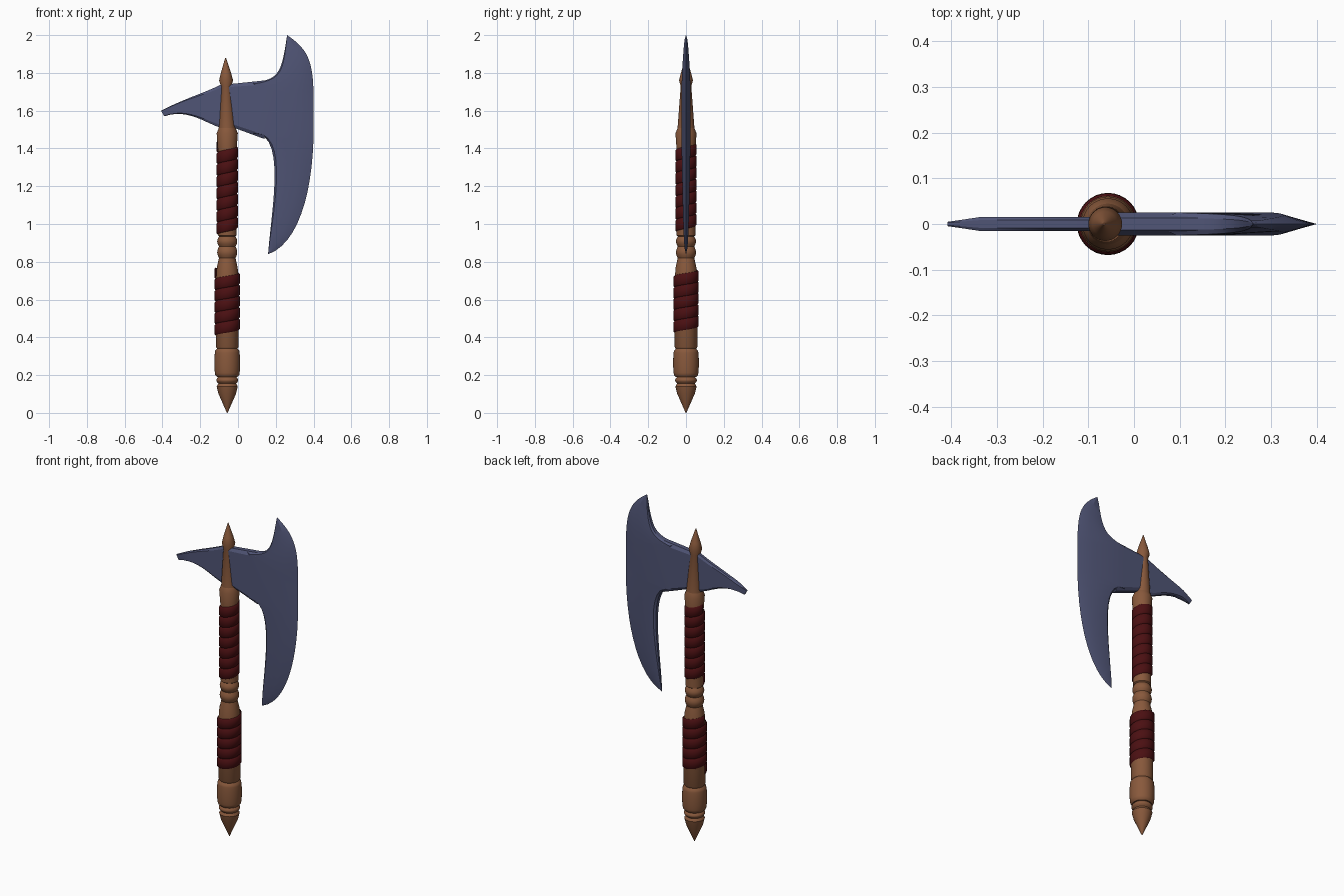
import bpy, bmesh, math
from mathutils import Vector
from mathutils.geometry import interpolate_bezier

cube = bpy.data.objects.get("Cube")
if cube:
    bpy.data.objects.remove(cube, do_unlink=True)

AXIS_X = -0.057
STEPS = 14
TURN = 2 * math.pi
SIDES = 32


def material(name, colour):
    m = bpy.data.materials.new(name)
    m.use_nodes = True
    m.diffuse_color = (*colour, 1)
    shader = m.node_tree.nodes["Principled BSDF"]
    shader.inputs["Base Color"].default_value = (*colour, 1)
    return m


steel = material("blue steel", (0.08, 0.09, 0.18))
wood = material("brown wood", (0.25, 0.1, 0.045))
leather = material("dark red leather", (0.07, 0.005, 0.006))


def finish(name, bm, mat, angle):
    bmesh.ops.remove_doubles(bm, verts=bm.verts, dist=0.0001)
    bmesh.ops.recalc_face_normals(bm, faces=bm.faces)
    mesh = bpy.data.meshes.new(name)
    bm.to_mesh(mesh)
    bm.free()
    mesh.materials.append(mat)
    ob = bpy.data.objects.new(name, mesh)
    bpy.context.collection.objects.link(ob)
    bpy.ops.object.select_all(action="DESELECT")
    ob.select_set(True)
    bpy.context.view_layer.objects.active = ob
    bpy.ops.object.shade_smooth_by_angle(angle=math.radians(angle))


def skin(rings, solid):
    """Join successive rows of points with quads; a solid skin is a capped tube."""
    bm = bmesh.new()
    rows = [[bm.verts.new(p) for p in ring] for ring in rings]
    count = len(rows[0])
    for a, b in zip(rows, rows[1:]):
        for i in range(count if solid else count - 1):
            j = (i + 1) % count
            bm.faces.new((a[i], a[j], b[j], b[i]))
    if solid:
        bm.faces.new(rows[0])
        bm.faces.new(rows[-1])
    return bm


def around(radius, angle, z, centre=AXIS_X):
    return (centre + radius * math.cos(angle), radius * math.sin(angle), z)


def bead(z, height, inner, outer, power=1.0):
    """Rounded ring profile; a low power gives a barrel with soft ends."""
    points = []
    for i in range(STEPS + 1):
        bulge = max(0, math.sin(math.pi * i / STEPS)) ** power
        points.append((inner + (outer - inner) * bulge, z + height * i / STEPS))
    return points


def lathe(name, profile, lean=0.0):
    base = profile[0][1]
    rings = [[around(r, TURN * i / SIDES, z, AXIS_X - lean * (z - base))
              for i in range(SIDES)] for r, z in profile]
    finish(name, skin(rings, True), wood, 35)


def wrap(name, start, pitch, turns, radius):
    """Helical leather strip with a groove between the bands."""
    band = [(0, 0.006), (0.1, 0), (0.9, 0), (1, 0.006)]
    rings = []
    for i in range(turns * SIDES + 1):
        t = i / SIDES
        rings.append([around(radius - groove, math.pi + TURN * t, start + pitch * (t + v))
                      for v, groove in band])
    finish(name, skin(rings, False), leather, 50)


def curve(*controls):
    return interpolate_bezier(*[Vector(c) for c in controls], STEPS)


def plate(name, stations, section):
    """Loft a two-sided plate; section holds (fraction across, thickness factor)."""
    rings = []
    for start, end, thick in stations:
        side = []
        for fraction, factor in section:
            p = start.lerp(end, fraction)
            side.append((p.x, thick * factor, p.y))
        rings.append(side + [(x, -y, z) for x, y, z in reversed(side)])
    finish(name, skin(rings, True), steel, 22)


# Turned handle: pommel, barrel, two neck beads and collar
pommel = [(0.002, 0), (0.015, 0.03), (0.046, 0.1), (0.056, 0.14)]
grip = [(0.06, 0.35), (0.06, 0.7), (0.055, 0.77), (0.046, 0.81)]
collar = [(0.05, 0.94), (0.05, 1.4), (0.056, 1.48), (0.044, 1.51)]
lathe("handle", pommel + bead(0.155, 0.035, 0.047, 0.058)
      + bead(0.19, 0.15, 0.054, 0.068, power=0.25) + grip
      + bead(0.82, 0.06, 0.044, 0.053) + bead(0.88, 0.055, 0.043, 0.053) + collar)

# Spike that passes through the head
lathe("top_spike", [(0.046, 1.49), (0.028, 1.73), (0.037, 1.76),
                    (0.027, 1.8), (0.002, 1.88)], lean=0.022)

# Leather grips
wrap("lower_grip_wrap", start=0.41, pitch=0.06, turns=5, radius=0.067)
wrap("upper_grip_wrap", start=0.945, pitch=0.062, turns=7, radius=0.056)

# Curved bit: inner edge and cutting edge, below and above the neck
beard_inner = curve((0.16, 0.85), (0.18, 1.1), (0.26, 1.5), (0.07, 1.48))
beard_edge = curve((0.16, 0.84), (0.33, 0.9), (0.4, 1.2), (0.4, 1.5))
horn_inner = curve((0.26, 2), (0.23, 1.8), (0.22, 1.76), (0.07, 1.75))
horn_edge = curve((0.26, 2), (0.38, 1.92), (0.4, 1.85), (0.4, 1.65))
taper = [0.001 + 0.024 * math.sqrt(i / (STEPS - 1)) for i in range(STEPS)]
beard = list(zip(beard_inner, beard_edge, taper))
horn = list(zip(horn_inner, horn_edge, taper))
plate("axe_blade", beard + horn[::-1], [(0, 0.55), (0.07, 1), (0.7, 1), (1, 0)])

# Neck between shaft and bit
rim = [(0, 0.55), (0.07, 1), (0.93, 1), (1, 0.55)]
plate("blade_neck", [(Vector((x, low)), Vector((x, high)), 0.0248)
                     for x, low, high in ((-0.05, 1.52, 1.74), (0.14, 1.45, 1.76))], rim)

# Beak on the opposite side
beak_low = curve((-0.05, 1.5), (-0.15, 1.51), (-0.25, 1.62), (-0.39, 1.57))
beak_high = curve((-0.05, 1.76), (-0.15, 1.7), (-0.25, 1.68), (-0.408, 1.6))
beak_taper = [0.015 * min(1, (STEPS - i) / 3) for i in range(STEPS)]
plate("rear_beak", list(zip(beak_low, beak_high, beak_taper)), rim)
